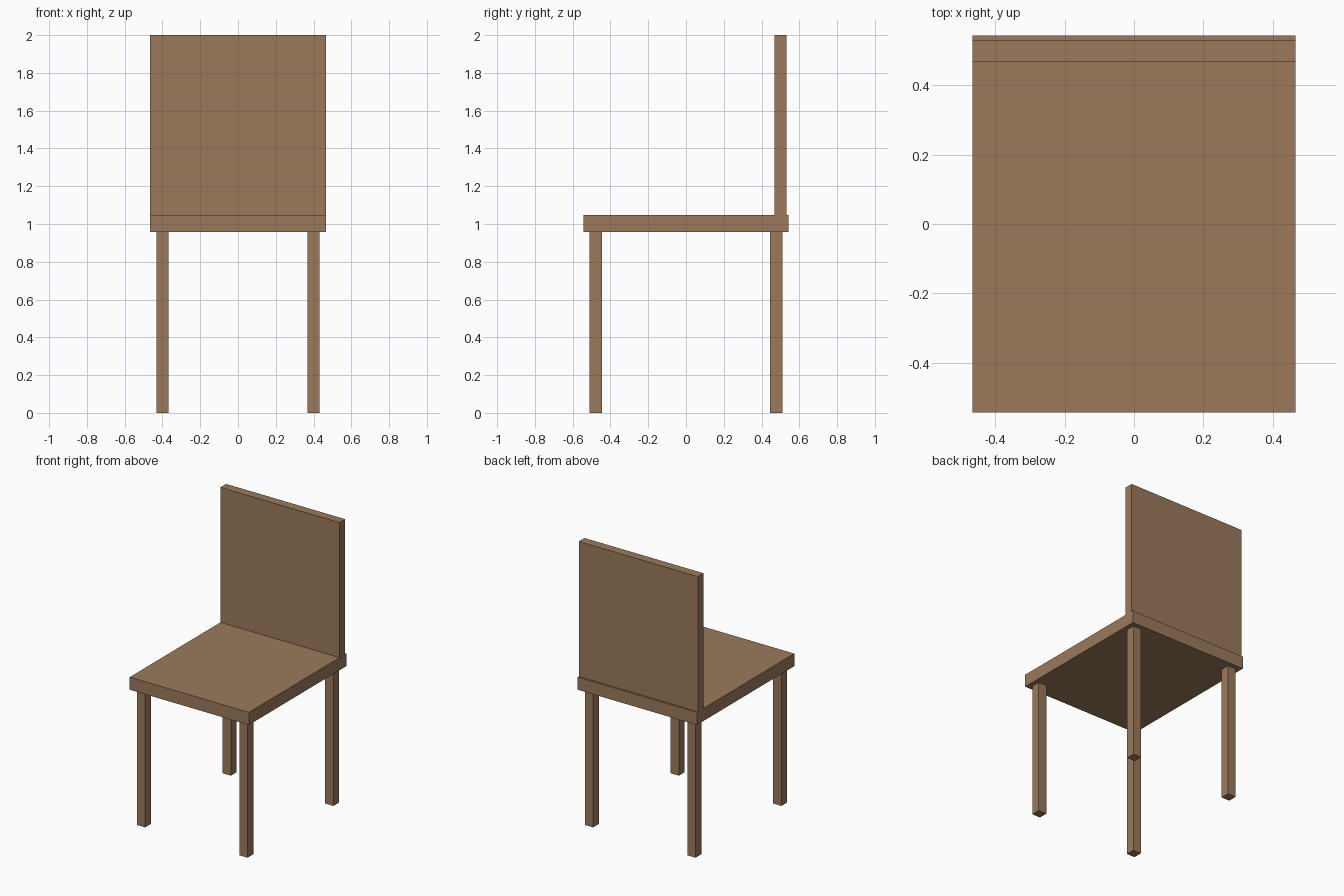
import bpy

# Remove the default object
cube = bpy.data.objects.get("Cube")
if cube:
    bpy.data.objects.remove(cube, do_unlink=True)

# Single wood colour
WOOD = (0.328, 0.195, 0.105, 1.0)
wood = bpy.data.materials.new("brown_wood")
wood.use_nodes = True
wood.diffuse_color = WOOD
for node in wood.node_tree.nodes:
    if node.type == "BSDF_PRINCIPLED":
        node.inputs["Base Color"].default_value = WOOD


def box(name, low, high):
    """Add a flat-shaded box spanning two opposite corners."""
    centre = [(a + b) / 2 for a, b in zip(low, high)]
    bpy.ops.mesh.primitive_cube_add(size=1, location=centre)
    obj = bpy.context.object
    obj.name = name
    obj.scale = [b - a for a, b in zip(low, high)]
    bpy.ops.object.transform_apply(location=False, rotation=False, scale=True)
    obj.data.materials.append(wood)
    return obj


HALF_W, HALF_D = 0.465, 0.543
SEAT_LOW, SEAT_TOP, HEIGHT = 0.958, 1.047, 2.0
LEG_X, LEG_Y, LEG_HALF = 0.4, 0.478, 0.032

# Seat slab
box("seat", (-HALF_W, -HALF_D, SEAT_LOW), (HALF_W, HALF_D, SEAT_TOP))

# Backrest panel, set slightly in from the rear edge
box("backrest", (-HALF_W, 0.468, SEAT_TOP), (HALF_W, 0.531, HEIGHT))

# Four square legs
for side, sx in (("left", 1), ("right", -1)):
    for end, sy in (("front", -1), ("back", 1)):
        x, y = sx * LEG_X, sy * LEG_Y
        box(f"{end}_{side}_leg",
            (x - LEG_HALF, y - LEG_HALF, 0),
            (x + LEG_HALF, y + LEG_HALF, SEAT_LOW))
